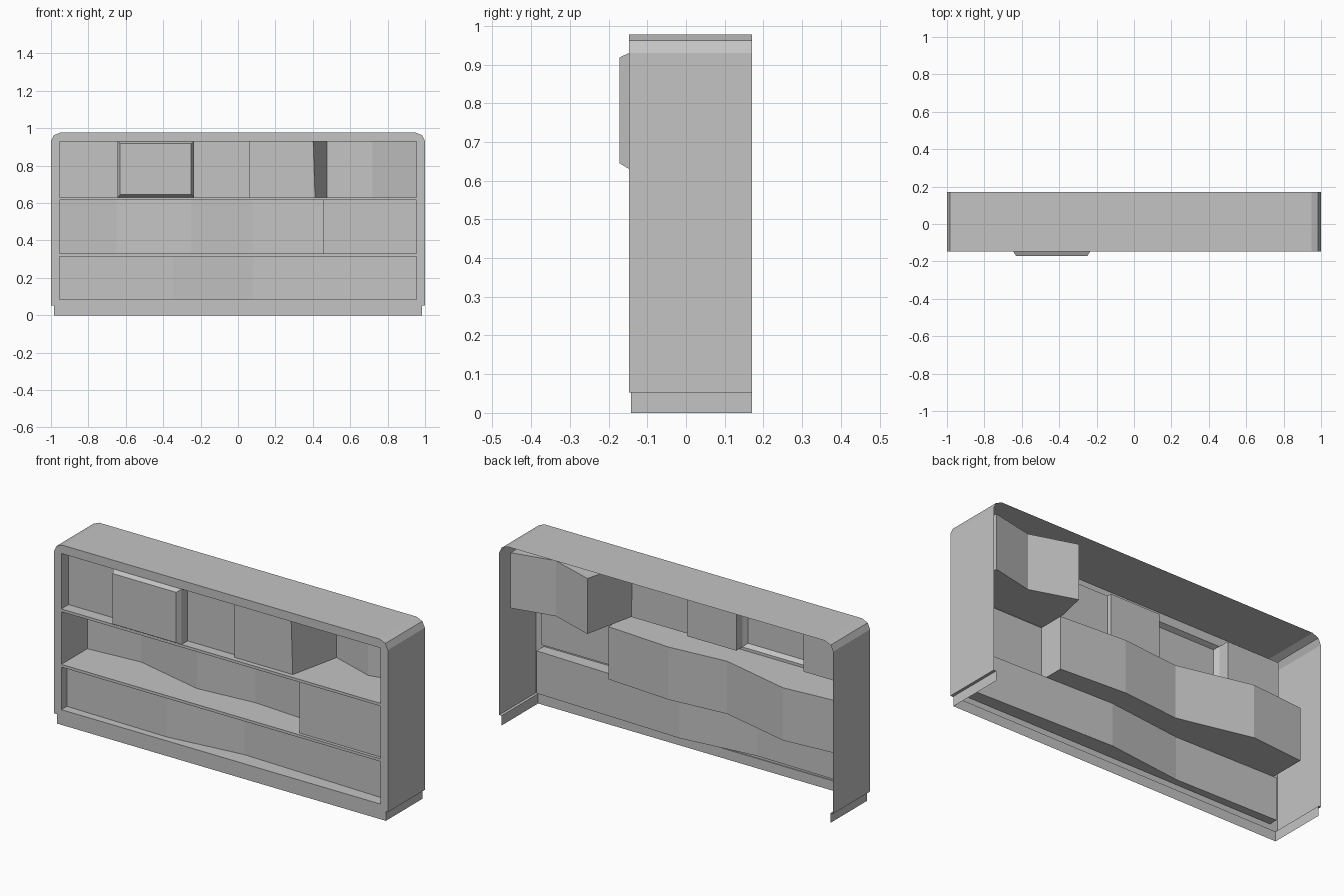
import bpy, bmesh

cube = bpy.data.objects.get("Cube")
if cube:
    bpy.data.objects.remove(cube)

grey = bpy.data.materials.new("plain_grey")
grey.use_nodes = True
tone = (0.55, 0.55, 0.55, 1)
grey.diffuse_color = tone
grey.node_tree.nodes["Principled BSDF"].inputs["Base Color"].default_value = tone

FRONT, BACK, EDGE = -0.147, 0.17, 0.955
BASE_TOP, SPRING, TOP = 0.053, 0.93, 0.977
FOOT_X, FOOT_FRONT = 0.985, -0.142
ROWS = {"lower": (0.085, 0.315), "middle": (0.33, 0.615), "upper": (0.63, SPRING)}


def make(name, faces):
    """Build one flat-shaded sheet object from lists of corner points."""
    bm = bmesh.new()
    for corners in faces:
        bm.faces.new([bm.verts.new(c) for c in corners])
    bmesh.ops.remove_doubles(bm, verts=bm.verts, dist=0.0001)
    mesh = bpy.data.meshes.new(name)
    bm.to_mesh(mesh)
    bm.free()
    mesh.materials.append(grey)
    obj = bpy.data.objects.new(name, mesh)
    bpy.context.collection.objects.link(obj)
    return obj


def panel(x0, x1, z0, z1, y):
    return [(x0, y, z0), (x1, y, z0), (x1, y, z1), (x0, y, z1)]


# Outer casing: sides and top as one strip with clipped upper corners
half = [(1, BASE_TOP), (1, SPRING), (0.985, 0.962), (0.95, TOP)]
outline = half + [(-x, z) for x, z in reversed(half)]
make("casing", [[(ax, FRONT, az), (ax, BACK, az), (bx, BACK, bz), (bx, FRONT, bz)]
                for (ax, az), (bx, bz) in zip(outline, outline[1:])])

# Front frame: stiles, rails and the clipped crown
levels = [BASE_TOP] + [z for row in ROWS.values() for z in row]
rails = [panel(-EDGE, EDGE, levels[i], levels[i + 1], FRONT) for i in (0, 2, 4)]
stiles = [panel(-1, -EDGE, BASE_TOP, SPRING, FRONT), panel(EDGE, 1, BASE_TOP, SPRING, FRONT)]
crown = [(x, FRONT, z) for x, z in outline[1:-1]]
make("front_frame", rails + stiles + [crown])

# Plinth: slightly inset skirt with a narrow ledge, open at the back
skirt = [(-FOOT_X, BACK), (-FOOT_X, FOOT_FRONT), (FOOT_X, FOOT_FRONT), (FOOT_X, BACK)]
rim = [(-1, BACK), (-1, FRONT), (1, FRONT), (1, BACK)]
plinth = []
for i in range(3):
    (ax, ay), (bx, by) = skirt[i], skirt[i + 1]
    (cx, cy), (dx, dy) = rim[i], rim[i + 1]
    plinth.append([(ax, ay, 0), (bx, by, 0), (bx, by, BASE_TOP), (ax, ay, BASE_TOP)])
    plinth.append([(ax, ay, BASE_TOP), (bx, by, BASE_TOP), (dx, dy, BASE_TOP), (cx, cy, BASE_TOP)])
make("plinth", plinth)


def alcove(name, row, path):
    """Recess whose rear wall follows path; points are x, y and optional floor x."""
    z0, z1 = ROWS[row]
    path = [(-EDGE, FRONT)] + path + [(EDGE, FRONT)]
    faces = []
    for a, b in zip(path, path[1:]):
        if a[1] == b[1] == FRONT:
            continue  # opening filled by the raised bay
        wall = [(a[-1] if len(a) == 3 else a[0], a[1], z0),
                (b[-1] if len(b) == 3 else b[0], b[1], z0),
                (b[0], b[1], z1), (a[0], a[1], z1)]
        faces.append(wall)
        if a[0] != b[0]:
            floor = [(wall[0][0], FRONT, z0), (wall[1][0], FRONT, z0), wall[1], wall[0]]
            roof = [wall[3], wall[2], (b[0], FRONT, z1), (a[0], FRONT, z1)]
            faces += [floor, roof]
    return make(name, faces)


BAY = (-0.645, -0.235)
alcove("upper_recess", "upper", [
    (-EDGE, -0.085), (BAY[0], -0.085), (BAY[0], FRONT), (BAY[1], FRONT),
    (BAY[1], -0.095), (0.062, -0.095), (0.062, -0.12), (0.402, -0.12, 0.412),
    (0.475, 0.165), (0.72, 0.085), (EDGE, 0.135)])
alcove("middle_recess", "middle", [
    (-EDGE, 0.075), (-0.65, 0.1), (-0.25, 0.005), (0.08, 0.035),
    (0.458, 0.01), (0.458, -0.13), (EDGE, -0.13)])
alcove("lower_recess", "lower", [
    (-EDGE, -0.1), (-0.35, -0.11), (0.08, -0.06), (EDGE, -0.085)])

# Raised bay: hollow panel with bevelled borders
z0, z1 = ROWS["upper"]
outer = panel(*BAY, z0, z1, FRONT)
inner = panel(BAY[0] + 0.015, BAY[1] - 0.015, z0 + 0.015, z1 - 0.012, -0.172)
make("raised_bay", [inner] + [[outer[i], outer[(i + 1) % 4], inner[(i + 1) % 4], inner[i]]
                              for i in range(4)])
